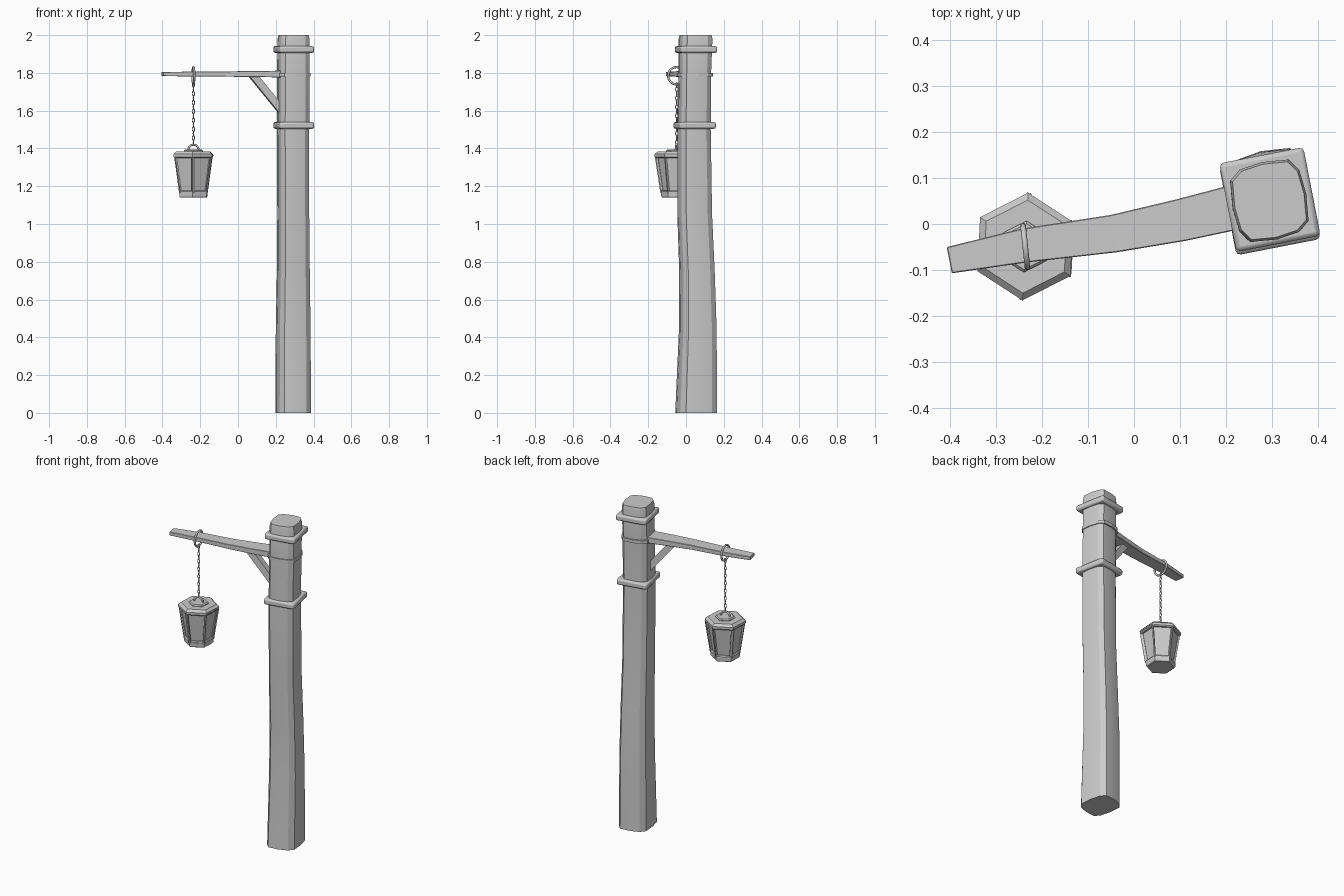
import bpy, bmesh
from math import pi, sin, cos, radians
from mathutils import Vector

if "Cube" in bpy.data.objects:
    bpy.data.objects.remove(bpy.data.objects["Cube"])

TURN = radians(11)            # whole lamp is turned slightly about z
LX, LY = -0.236, -0.049       # lantern axis


def finish(name, bm, bevel=0, segments=2, smooth=0):
    bmesh.ops.recalc_face_normals(bm, faces=bm.faces)
    me = bpy.data.meshes.new(name)
    bm.to_mesh(me)
    bm.free()
    ob = bpy.data.objects.new(name, me)
    bpy.context.collection.objects.link(ob)
    if bevel:
        m = ob.modifiers.new("bevel", 'BEVEL')
        m.width, m.segments = bevel, segments
    if smooth:
        bpy.ops.object.select_all(action='DESELECT')
        ob.select_set(True)
        bpy.context.view_layer.objects.active = ob
        bpy.ops.object.shade_smooth_by_angle(angle=radians(smooth))
    return ob


def loft(rings):
    bm = bmesh.new()
    loops = [[bm.verts.new(p) for p in r] for r in rings]
    n = len(loops[0])
    for a, b in zip(loops, loops[1:]):
        for i in range(n):
            bm.faces.new((a[i], a[(i + 1) % n], b[(i + 1) % n], b[i]))
    bm.faces.new(loops[0][::-1])
    bm.faces.new(loops[-1])
    return bm


# Post section: a turned square with bulging sides and cut corners
quarter = [(1, 0), (.93, .62), (.70, .93)]
unit = []
for k in range(4):
    for u, v in quarter:
        a = k * pi / 2 + TURN
        unit.append((u * cos(a) - v * sin(a), u * sin(a) + v * cos(a)))
ext = max(p[0] for p in unit)


def section(z, x0, x1, y0, y1):
    cx, cy, hx, hy = (x0 + x1) / 2, (y0 + y1) / 2, (x1 - x0) / 2, (y1 - y0) / 2
    return [(cx + u / ext * hx, cy + v / ext * hy, z) for u, v in unit]


# Post
finish("post", loft([section(*s) for s in (
    (0, .198, .387, -.057, .165), (.45, .200, .384, -.037, .162),
    (.75, .206, .380, -.036, .152), (1.05, .208, .377, -.046, .138),
    (1.5, .206, .377, -.046, .131), (1.8, .207, .379, -.040, .133),
    (1.98, .209, .379, -.039, .140), (2.0, .214, .374, -.034, .135))]), smooth=20)

# Thin band where the arm meets the post
finish("arm_band", loft([section(z, .199, .384, -.046, .142) for z in (1.78, 1.80)]))


# Square collars
def collar(name, cx, cy, z):
    c, s = cos(TURN), sin(TURN)
    pts = [(cx + u * c - v * s, cy + u * s + v * c)
           for u, v in ((-.093, -.098), (.093, -.098), (.093, .098), (-.093, .098))]
    bm = loft([[(x, y, z + h) for x, y in pts] for h in (-.018, .018)])
    finish(name, bm, bevel=.01, smooth=40)


collar("upper_collar", .295, .053, 1.924)
collar("lower_collar", .295, .046, 1.522)

# Arm: gently curved, tapering plank
path = [(-.401, -.0785, .029, .011), (-.24, -.047, .037, .0125), (-.045, -.021, .041, .014),
        (.10, .008, .046, .016), (.26, .046, .050, .018)]
rings = []
for i, (x, y, w, h) in enumerate(path):
    a, b = path[max(i - 1, 0)], path[min(i + 1, 4)]
    d = Vector((b[0] - a[0], b[1] - a[1])).normalized()
    rings.append([(x - d.y * w * s, y + d.x * w * s, 1.794 + h * t)
                  for s, t in ((-1, -1), (1, -1), (1, 1), (-1, 1))])
finish("arm", loft(rings), bevel=.002, segments=1)

# Diagonal brace under the arm
profile = [(.055, -.004, 1.786), (.105, .008, 1.786), (.235, .035, 1.625), (.235, .035, 1.565)]
off = Vector((-sin(TURN), cos(TURN), 0)) * .02
finish("brace", loft([[Vector(p) + off * s for p in profile] for s in (-1, 1)]))


# Rings, links and handle
def torus(name, loc, rot, major, minor, seg=16, sides=6, stretch=1):
    bpy.ops.mesh.primitive_torus_add(major_radius=major, minor_radius=minor,
                                     major_segments=seg, minor_segments=sides,
                                     location=loc, rotation=rot)
    ob = bpy.context.object
    ob.name = name
    ob.scale.y = stretch      # local y stands upright once tipped
    bpy.ops.object.shade_smooth_by_angle(angle=radians(60))
    return ob


torus("hanging_ring", (LX, LY, 1.785), (pi / 2, 0, pi / 2 + radians(6)), .046, .006, 24, 8)
N = 14
for i in range(N):
    z = 1.737 - i * (1.737 - 1.432) / (N - 1)
    torus(f"chain_link_{i}", (LX, LY, z), (pi / 2, 0, TURN + i % 2 * pi / 2),
          .0065, .0024, 10, 5, 1.75)
torus("lantern_handle", (LX, LY, 1.392), (pi / 2, 0, TURN), .028, .0055, 20, 8)


# Lantern
def hexring(r, z):
    return [(LX + r * cos(radians(87 + 60 * k)), LY + r * sin(radians(87 + 60 * k)), z)
            for k in range(6)]


# Body with recessed, corner-cut panes
bm = loft([hexring(.080, 1.165), hexring(.110, 1.362)])
sides = [f for f in bm.faces if len(f.verts) == 4]
bmesh.ops.inset_individual(bm, faces=sides, thickness=.012)
bmesh.ops.bevel(bm, geom=list({v for f in sides for v in f.verts}), offset=.016,
                segments=2, profile=.5, affect='VERTICES')
bm.normal_update()
panes = [f for f in bm.faces if len(f.verts) > 6]
bmesh.ops.inset_individual(bm, faces=panes, thickness=.002, depth=-.008)
finish("lantern_body", bm)

finish("lantern_base", loft([hexring(.078, 1.14), hexring(.083, 1.146), hexring(.085, 1.172),
                             hexring(.080, 1.178)]))
finish("lantern_lid", loft([hexring(.110, 1.350), hexring(.117, 1.356), hexring(.117, 1.370),
                            hexring(.101, 1.384)]))
finish("lid_plate", loft([hexring(.056, 1.38), hexring(.056, 1.388), hexring(.050, 1.394)]))
